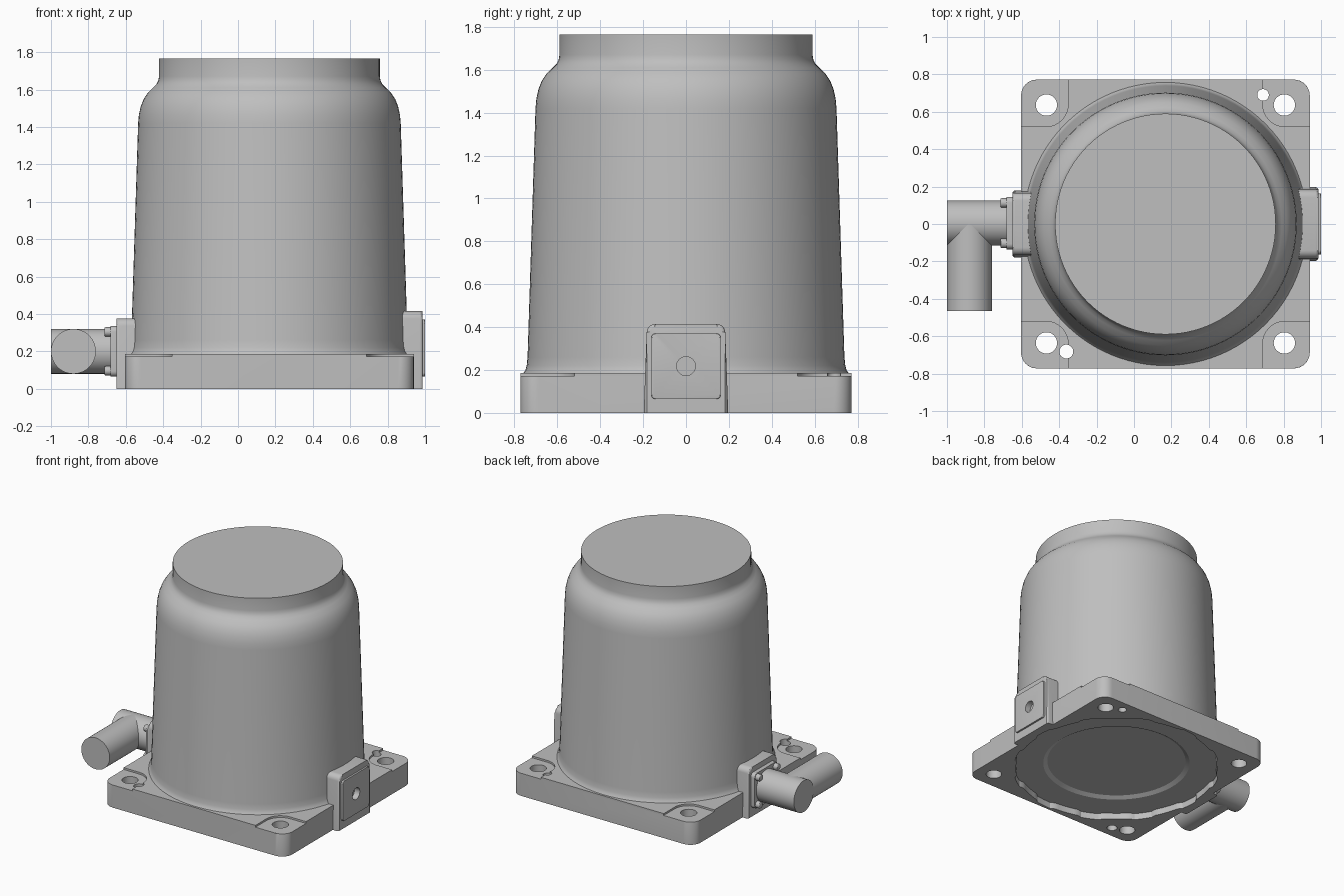
import bpy, bmesh
from math import sin, cos, pi, tau
from mathutils import Matrix, Vector

if "Cube" in bpy.data.objects:
    bpy.data.objects.remove(bpy.data.objects["Cube"])

grey = bpy.data.materials.new("cast_grey")
grey.use_nodes = True
grey.diffuse_color = (0.52, 0.52, 0.52, 1)
grey.node_tree.nodes["Principled BSDF"].inputs["Base Color"].default_value = grey.diffuse_color

CX = 0.168          # housing axis
HALF = 0.772        # half width of the square base
PORT_Y, PORT_Z = 0.005, 0.2
# extrusion frames: local z becomes world x, or world y
ALONG_X = Matrix(((0, 0, 1, 0), (1, 0, 0, 0), (0, 1, 0, 0), (0, 0, 0, 1)))
ALONG_Y = Matrix(((1, 0, 0, 0), (0, 0, 1, 0), (0, -1, 0, 0), (0, 0, 0, 1)))
UPRIGHT = Matrix.Identity(4)
parts = []


def finish(name, bm, matrix=UPRIGHT):
    bm.transform(matrix)
    bmesh.ops.recalc_face_normals(bm, faces=bm.faces)
    mesh = bpy.data.meshes.new(name)
    bm.to_mesh(mesh)
    bm.free()
    mesh.materials.append(grey)
    ob = bpy.data.objects.new(name, mesh)
    bpy.context.collection.objects.link(ob)
    parts.append(ob)
    return ob


def prism(name, outline, w0, w1, frame=UPRIGHT, bevel=0, bevel_end=1):
    """Extrude an outline; optionally round the rim of one end, but not along the floor."""
    bm = bmesh.new()
    low = [bm.verts.new((u, v, w0)) for u, v in outline]
    high = [bm.verts.new((u, v, w1)) for u, v in outline]
    bm.faces.new(low)
    bm.faces.new(high)
    n = len(outline)
    for i in range(n):
        j = (i + 1) % n
        bm.faces.new((low[i], low[j], high[j], high[i]))
    if bevel:
        ring = set(high if bevel_end else low)
        on_floor = lambda e: frame != UPRIGHT and all(abs(v.co.y) < 0.001 for v in e.verts)
        edges = [e for e in bm.edges if set(e.verts) <= ring and not on_floor(e)]
        bmesh.ops.bevel(bm, geom=edges, offset=bevel, segments=3, profile=0.5, affect='EDGES')
    return finish(name, bm, frame)


def rounded(corners, radii, steps=8):
    """Polygon with its corners rounded by quadratic arcs."""
    out = []
    n = len(corners)
    for i in range(n):
        p, r = Vector(corners[i]), radii[i]
        if r == 0:
            out.append(tuple(p))
            continue
        a = p + (Vector(corners[i - 1]) - p).normalized() * r
        b = p + (Vector(corners[(i + 1) % n]) - p).normalized() * r
        for k in range(steps + 1):
            t = k / steps * pi / 2
            out.append(tuple(p + (a - p) * (1 - sin(t)) + (b - p) * (1 - cos(t))))
    return out


def rect(u0, v0, u1, v1, r):
    return rounded([(u0, v0), (u1, v0), (u1, v1), (u0, v1)], [r] * 4)


def circle(u, v, r, n=32):
    return [(u + r * cos(tau * i / n), v + r * sin(tau * i / n)) for i in range(n)]


def lathe(name, profile, n=96):
    """Spin a radius/height profile about the housing axis and cap both ends."""
    bm = bmesh.new()
    rings = [[bm.verts.new((u, v, z)) for u, v in circle(CX, 0, r, n)] for r, z in profile]
    bm.faces.new(rings[0])
    bm.faces.new(rings[-1])
    for a, b in zip(rings, rings[1:]):
        for i in range(n):
            j = (i + 1) % n
            bm.faces.new((a[i], a[j], b[j], b[i]))
    return finish(name, bm)


def carve(targets, cutters):
    for ob in targets:
        for c in cutters:
            mod = ob.modifiers.new("cut", 'BOOLEAN')
            mod.operation, mod.solver, mod.object = 'DIFFERENCE', 'EXACT', c
            bpy.context.view_layer.objects.active = ob
            bpy.ops.object.modifier_apply(modifier=mod.name)
    for c in cutters:
        parts.remove(c)
        bpy.data.objects.remove(c)


# Square base plate
base = prism("base_plate", rect(CX - HALF, -HALF, CX + HALF, HALF, 0.085), 0, 0.187, bevel=0.015)

# Tapered housing with foot fillet, shoulder and neck
lathe("housing", [
    (0.757, 0.12), (0.757, 0.187), (0.749, 0.2), (0.743, 0.22), (0.739, 0.26),
    (0.702, 1.42), (0.698, 1.465), (0.688, 1.51), (0.672, 1.55), (0.65, 1.583),
    (0.622, 1.61), (0.604, 1.628), (0.594, 1.648), (0.59, 1.67), (0.59, 1.765)])

# Side mounting blocks
def side_block(name, half, top, x0, x1, end):
    shape = rounded([(-half, 0), (half, 0), (half - 0.015, top), (0.015 - half, top)], [0, 0, 0.04, 0.04])
    return prism(name, shape, x0, x1, ALONG_X, bevel=0.015, bevel_end=end)

left_block = side_block("left_block", 0.197, 0.415, 0.8, 0.986, 1)
right_block = side_block("right_block", 0.18, 0.376, -0.65, -0.46, 0)
cover = prism("left_cover_plate", rect(-0.162, 0.065, 0.162, 0.37, 0.02), 0.98, 1.0,
              ALONG_X, bevel=0.005)

# Blind hole in the cover plate
carve([cover, left_block], [prism("cover_hole", circle(0, 0.218, 0.044), 0.955, 1.1, ALONG_X)])

# Machined corner pads and bolt holes
cutters = []
for sx in (-1, 1):
    for sy in (-1, 1):
        inner, outer = 0.52, 0.9
        corners = [(CX + sx * inner, sy * inner), (CX + sx * outer, sy * inner),
                   (CX + sx * outer, sy * outer), (CX + sx * inner, sy * outer)]
        cutters.append(prism("pad_cut", rounded(corners, [0.12, 0, 0, 0]), 0.173, 0.3))
        cutters.append(prism("bolt_hole", circle(CX + sx * 0.636, sy * 0.636, 0.057), -0.1, 0.4))
for x, y, r in ((0.69, 0.69, 0.031), (-0.362, -0.682, 0.037)):
    cutters.append(prism("dowel_hole", circle(x, y, r), -0.1, 0.4))
# Shallow stepped dish beneath
cutters.append(lathe("dish_step", [(0.54, 0.03), (0.535, 0.05), (0.505, 0.068)]))
carve([base], cutters)

# Scalloped recess beneath, also trimming the block bottoms
scallops = []
for i in range(144):
    r = 0.753 if i % 12 < 5 else 0.735
    scallops.append((CX + r * cos(tau * i / 144), r * sin(tau * i / 144)))
carve([base, left_block, right_block], [prism("scallop_recess", scallops, -0.1, 0.05)])

# Elbow connector with flange and bolts
prism("flange", rect(PORT_Y - 0.14, PORT_Z - 0.135, PORT_Y + 0.14, PORT_Z + 0.135, 0.03),
      -0.682, -0.64, ALONG_X, bevel=0.006, bevel_end=0)
prism("elbow_inlet", circle(PORT_Y, PORT_Z, 0.12, 64), -1.0, -0.67, ALONG_X)
prism("elbow_outlet", circle(-0.88, -PORT_Z, 0.12, 64), -0.465, PORT_Y, ALONG_Y)
for sy in (-1, 1):
    for sz in (-1, 1):
        prism("flange_bolt", circle(PORT_Y + sy * 0.108, PORT_Z + sz * 0.104, 0.025, 16),
              -0.715, -0.67, ALONG_X, bevel=0.008, bevel_end=0)

# Smooth shading with crisp edges
bpy.ops.object.select_all(action='DESELECT')
for ob in parts:
    ob.select_set(True)
bpy.context.view_layer.objects.active = base
bpy.ops.object.shade_smooth_by_angle(angle=pi / 6)
